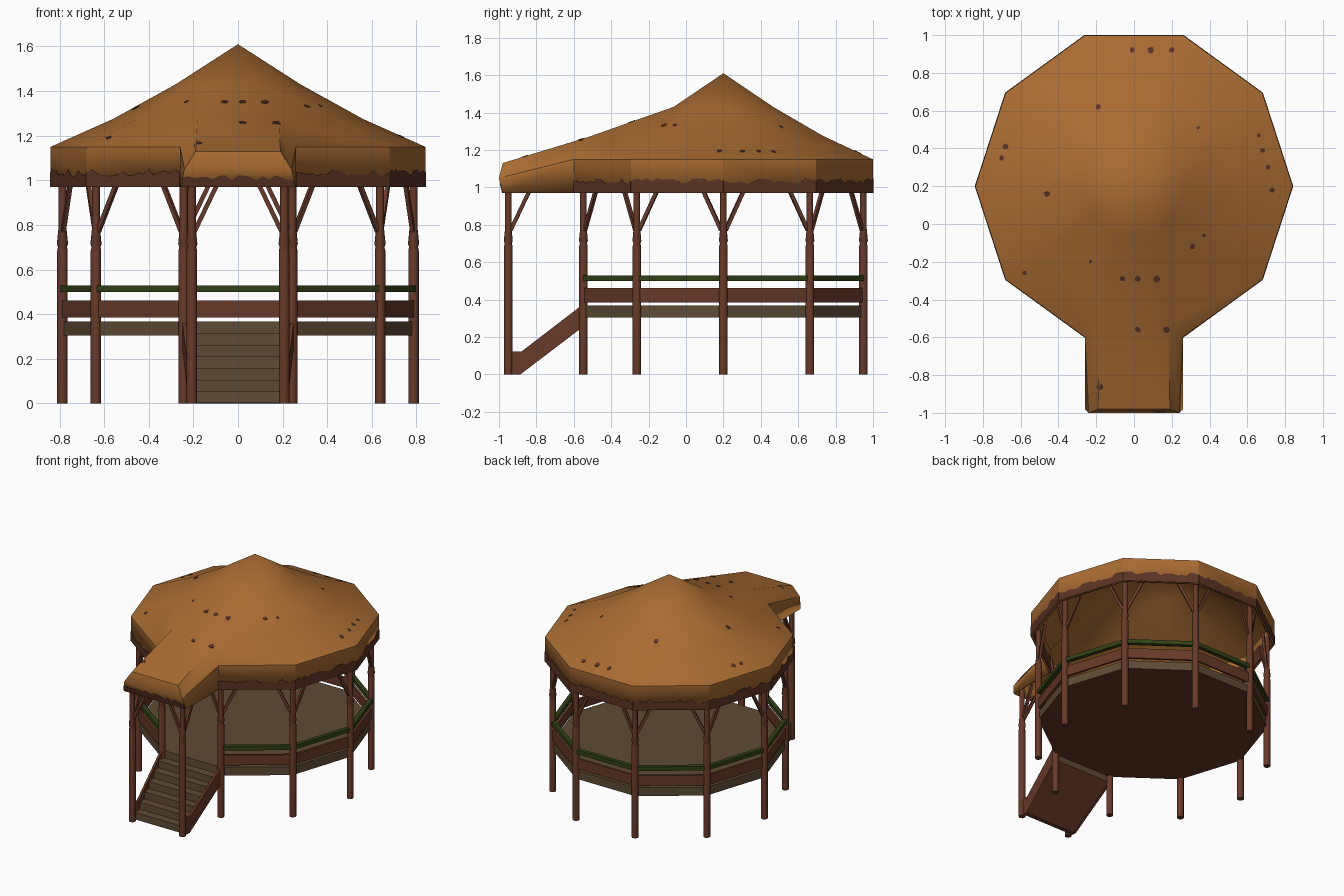
import bpy, bmesh, math, random
from mathutils import Vector
from mathutils.bvhtree import BVHTree

if "Cube" in bpy.data.objects:
    bpy.data.objects.remove(bpy.data.objects["Cube"])

random.seed(4)
CY, R_ROOF, R_POST = 0.2, 0.84, 0.787


def material(name, rgb):
    m = bpy.data.materials.new(name)
    m.diffuse_color = (*rgb, 1)
    m.use_nodes = True
    m.node_tree.nodes["Principled BSDF"].inputs["Base Color"].default_value = m.diffuse_color
    return m


THATCH = material("thatch orange", (0.40, 0.15, 0.033))
WOOD = material("dark brown wood", (0.135, 0.041, 0.022))
PLANK = material("tan planks", (0.112, 0.070, 0.037))
GREEN = material("moss green", (0.032, 0.052, 0.008))
EDGE = material("thatch edge brown", (0.105, 0.033, 0.018))


def ring(k, r, z):
    a = math.radians(36 * k)
    return Vector((r * math.cos(a), CY + r * math.sin(a), z))


def make(name, verts, faces, *mats, smooth=None):
    me = bpy.data.meshes.new(name)
    me.from_pydata([tuple(v) for v in verts], [], faces)
    for m in mats:
        me.materials.append(m)
    bm = bmesh.new()
    bm.from_mesh(me)
    bmesh.ops.recalc_face_normals(bm, faces=bm.faces)
    bm.to_mesh(me)
    bm.free()
    ob = bpy.data.objects.new(name, me)
    bpy.context.collection.objects.link(ob)
    if smooth:
        bpy.ops.object.select_all(action='DESELECT')
        ob.select_set(True)
        bpy.context.view_layer.objects.active = ob
        bpy.ops.object.shade_smooth_by_angle(angle=math.radians(smooth))
    return ob


def add(store, verts, faces):
    n = len(store[0])
    store[0].extend(verts)
    store[1].extend([tuple(i + n for i in f) for f in faces])


def prism(store, a, b):
    """Closed solid between two matching outlines."""
    n = len(a)
    add(store, list(a) + list(b),
        [tuple(range(n)), tuple(range(2 * n - 1, n - 1, -1))] +
        [(i, (i + 1) % n, n + (i + 1) % n, n + i) for i in range(n)])


def beam(store, a, b, w, h):
    d = (b - a).normalized()
    s = d.cross(Vector((0, 0, 1))).normalized()
    u = s.cross(d)
    corners = [s * x * w / 2 + u * y * h / 2 for x, y in ((-1, -1), (1, -1), (1, 1), (-1, 1))]
    prism(store, [a + c for c in corners], [b + c for c in corners])


# roof shell: ten-sided cone with three tiers, front sector stretched into a porch
verts = [Vector((0, CY, 1.61))]
for f, z in ((1 / 3, 1.43), (2 / 3, 1.275), (1, 1.15), (1, 0.97)):
    verts += [ring(k, R_ROOF * f, z) for k in range(10)]
A, B, C, D = 1, 11, 21, 31
for k, s in ((7, -1), (8, 1)):
    verts[B + k] = Vector((0.183 * s, -0.52, 1.27))
faces = [(0, A + k, A + (k + 1) % 10) for k in range(10)]
for k in range(10):
    j = (k + 1) % 10
    faces.append((A + k, B + k, B + j, A + j))
    if k != 7:
        faces += [(B + k, C + k, C + j, B + j), (C + k, D + k, D + j, C + j)]
P = len(verts)
for s in (-1, 1):
    verts += [Vector((0.19 * s, -0.98, 1.13)), Vector((0.24 * s, -1, 1.05)), Vector((0.26 * s, -0.98, 0.97))]
faces += [(B + 7, P, P + 3, B + 8), (P, P + 1, P + 4, P + 3), (P + 1, P + 2, P + 5, P + 4)]
for k, p in ((7, P), (8, P + 3)):
    faces += [(B + k, p, p + 1, C + k), (C + k, p + 1, p + 2, D + k)]
roof = make("thatched_roof", verts, faces, THATCH, smooth=32)
if roof.data.polygons[0].normal.z < 0:
    roof.data.flip_normals()
sol = roof.modifiers.new("thickness", 'SOLIDIFY')
sol.thickness, sol.offset = 0.012, -1

# ragged dark strip along the eaves, outside and inside
strip = ([], [])


def ragged(a, b, tops, out, lean=0.0):
    n = len(tops) - 1
    for i in range(n):
        quad = []
        for t, z in ((i, 0.97), (i + 1, 0.97), (i + 1, tops[i + 1]), (i, tops[i])):
            p = a.lerp(b, t / n)
            quad.append(Vector((p.x, p.y - lean * (z - 0.97), z)))
        prism(strip, [q + out * 0.003 for q in quad], [q - out * 0.001 for q in quad])


for k in range(10):
    if k == 7:
        continue
    out = (ring(k, 1, 0) + ring(k + 1, 1, 0)) / 2 - Vector((0, CY, 0))
    out.normalize()
    tops = [1.035] + [1.035 + random.uniform(-0.017, 0.015) for _ in range(17)] + [1.035]
    ragged(ring(k, R_ROOF, 0), ring(k + 1, R_ROOF, 0), tops, out)
    ragged(ring(k, R_ROOF - 0.014, 0), ring(k + 1, R_ROOF - 0.014, 0), [z + 0.04 for z in tops], -out)
ragged(Vector((-0.25, -0.98, 0)), Vector((0.25, -0.98, 0)),
       [1.01 + random.uniform(-0.012, 0.012) for _ in range(19)], Vector((0, -1, 0)), 0.25)
make("ragged_eave_strip", *strip, EDGE)

# small dark tufts lying on the thatch
bm = bmesh.new()
bm.from_mesh(roof.data)
tree = BVHTree.FromBMesh(bm)
bm.free()
tufts = ([], [])
for x, y in ((-.01, .92), (.09, .92), (.2, .92), (-.19, .62), (.34, .51), (.66, .47), (.68, .39), (.71, .3),
             (.73, .18), (-.7, .35), (-.68, .41), (-.46, .16), (.37, -.06), (.31, -.12), (-.23, -.2),
             (-.06, -.29), (.02, -.29), (.12, -.29), (-.58, -.26), (.02, -.56), (.17, -.56), (-.18, -.86)):
    r = random.uniform(0.009, 0.019)
    pts = []
    for i in range(7):
        a, q = i * math.tau / 7, r * random.uniform(0.8, 1.15)
        hit = tree.ray_cast(Vector((x + q * math.cos(a), y + q * math.sin(a), 3)), Vector((0, 0, -1)))[0]
        if hit:
            pts.append(hit + Vector((0, 0, 0.003)))
    if len(pts) > 2:
        prism(tufts, pts, [p - Vector((0, 0, 0.004)) for p in pts])
make("thatch_tufts", *tufts, EDGE)

# turned posts
posts = ([], [])
porch = [Vector((s * 0.207, -0.95, 0)) for s in (-1, 1)]
profile = [(0.0235, 0), (0.0235, 0.685), (0.020, 0.70), (0.025, 0.715), (0.0185, 0.78), (0.0185, 1.01)]
for base in [ring(k, R_POST, 0) for k in range(10)] + porch:
    n = 10
    vs = [base + Vector((r * math.cos(i * math.tau / n), r * math.sin(i * math.tau / n), z))
          for r, z in profile for i in range(n)]
    fs = [(t * n + i, t * n + (i + 1) % n, (t + 1) * n + (i + 1) % n, (t + 1) * n + i)
          for t in range(len(profile) - 1) for i in range(n)]
    fs += [tuple(range(n)), tuple(range(len(vs) - n, len(vs)))]
    add(posts, vs, fs)
make("posts", *posts, WOOD, smooth=40)

# diagonal braces under the eaves
braces = ([], [])


def brace(p, q):
    d = (q - p).normalized()
    beam(braces, p + d * 0.012 + Vector((0, 0, 0.77)), p + d * 0.12 + Vector((0, 0, 0.995)), 0.018, 0.02)


for k in range(10):
    brace(ring(k, R_POST, 0), ring(k + 1, R_POST, 0))
    brace(ring(k + 1, R_POST, 0), ring(k, R_POST, 0))
brace(porch[0], porch[1])
brace(porch[1], porch[0])
for p, k in zip(porch, (7, 8)):
    brace(p, ring(k, R_POST, 0))
make("braces", *braces, WOOD)

# railings on every side but the entrance
boards, rails = ([], []), ([], [])
for k in range(10):
    if k != 7:
        beam(boards, ring(k, R_POST, 0.423), ring(k + 1, R_POST, 0.423), 0.016, 0.076)
        beam(rails, ring(k, R_POST, 0.514), ring(k + 1, R_POST, 0.514), 0.03, 0.03)
make("railing_boards", *boards, WOOD)
make("top_handrails", *rails, GREEN)

# floor deck, wood underside
deck = ([], [])
prism(deck, [ring(k, R_POST, 0.305) for k in range(10)], [ring(k, R_POST, 0.367) for k in range(10)])
deck_ob = make("floor_deck", *deck, PLANK, WOOD)

# stairs: stepped profile, narrowing toward the ground
outline = [(-0.55, 0.26), (-0.55, 0.313)]
for k in range(1, 7):
    z = 0.365 - 0.052 * k
    outline += [(-0.55 - k * 0.062, z), (-0.55 - k * 0.062, z - 0.052)]
outline.append((-0.89, 0))


def half_width(y):
    return 0.243 + (0.207 - 0.243) * (-0.55 - y) / 0.4


stairs = ([], [])
prism(stairs, *[[Vector((s * (half_width(y) - 0.004), y, z)) for y, z in outline] for s in (-1, 1)])
stairs_ob = make("stairs", *stairs, PLANK, WOOD)
for ob in (deck_ob, stairs_ob):
    for p in ob.data.polygons:
        if p.normal.z < -0.3:
            p.material_index = 1

# stair side boards
sides = ([], [])
shape = [(-0.55, 0.375), (-0.88, 0.122), (-0.94, 0.122), (-0.94, 0), (-0.885, 0), (-0.55, 0.255)]
for s in (-1, 1):
    prism(sides, *[[Vector((s * (half_width(y) + o), y, z)) for y, z in shape] for o in (-0.008, 0.008)])
make("stair_side_boards", *sides, WOOD)
